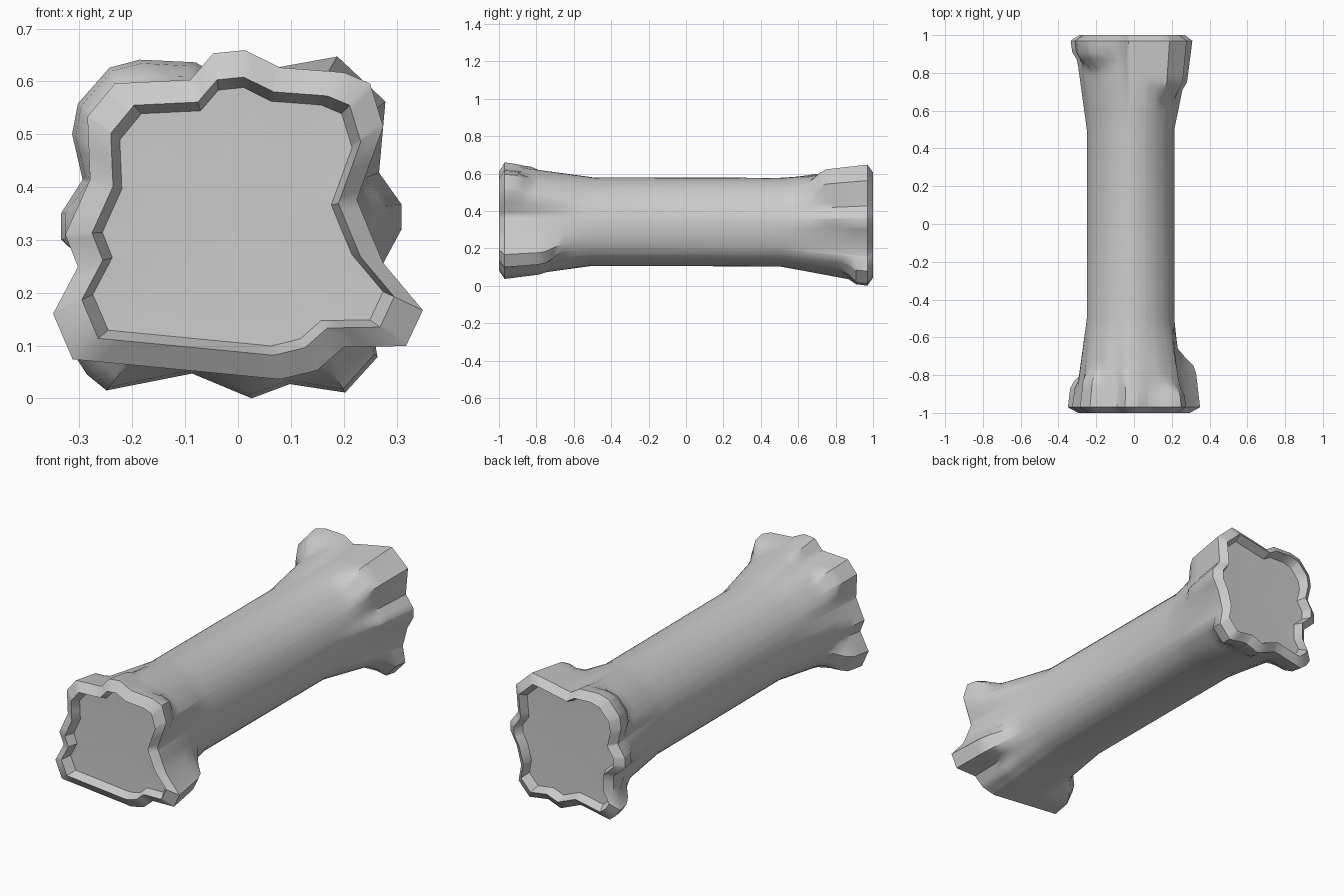
import bpy, bmesh, math

if "Cube" in bpy.data.objects:
    bpy.data.objects.remove(bpy.data.objects["Cube"])

CZ = 0.33  # height of the log's axis

# End outlines (x, z), going round from the upper left
FRONT = [(-.233, .596), (-.285, .533), (-.28, .414), (-.327, .31), (-.303, .249),
         (-.35, .16), (-.313, .074), (.08, .036), (.15, .053), (.2, .097),
         (.318, .099), (.35, .167), (.275, .256), (.252, .31), (.225, .376),
         (.275, .514), (.25, .596), (.2, .617), (.08, .626), (.013, .659),
         (-.047, .653), (-.09, .603)]
BACK = [(-.186, .641), (-.243, .626), (-.303, .558), (-.314, .5), (-.294, .414),
        (-.335, .35), (-.335, .3), (-.27, .24), (-.27, .14), (-.314, .068),
        (-.249, .015), (-.087, .047), (.026, 0), (.098, .027), (.203, .011),
        (.264, .078), (.25, .16), (.275, .256), (.309, .319), (.309, .368),
        (.267, .427), (.279, .562), (.188, .647), (.073, .626), (-.03, .605),
        (-.08, .636)]

# Length of the root knob in each quarter, keyed by (right side, upper half)
FRONT_KNOBS = {(1, 1): .18, (1, 0): .31, (0, 1): .25, (0, 0): .22}
BACK_KNOBS = {(1, 1): .34, (1, 0): .16, (0, 1): .18, (0, 0): .18}


def angle(p):
    return math.atan2(p[1] - CZ, p[0])


def radius(outline, a):
    """Distance from the axis to the outline in direction a."""
    dx, dz = math.cos(a), math.sin(a)
    best = 0
    for i, p in enumerate(outline):
        q = outline[(i + 1) % len(outline)]
        px, pz, ex, ez = p[0], p[1] - CZ, q[0] - p[0], q[1] - p[1]
        den = dx * ez - dz * ex
        if abs(den) < 1e-9:
            continue
        t = (px * ez - pz * ex) / den
        s = (px * dz - pz * dx) / den
        if t > 0 and -1e-6 <= s <= 1 + 1e-6:
            best = max(best, t)
    return best


# Trunk section: soft above, squarer below
def trunk(cz):
    pts = []
    for i in range(64):
        a = 2 * math.pi * i / 64
        c, s = math.cos(a), math.sin(a)
        k = 1.1 if s > 0 else .78
        pts.append((-.018 + .232 * math.copysign(abs(c) ** k, c),
                    cz + .237 * math.copysign(abs(s) ** k, s)))
    return pts


# Common directions: every outline corner plus an even spread
raw = sorted([angle(p) for p in FRONT + BACK] +
             [-math.pi + 2 * math.pi * (i + .5) / 36 for i in range(36)])
angles = [raw[0]]
for a in raw[1:]:
    if a - angles[-1] > .012:
        angles.append(a)
n = len(angles)


def sample(outline):
    return [radius(outline, a) for a in angles]


def scale(rs, k):
    return [r * k for r in rs]


front, back = sample(FRONT), sample(BACK)
mid_f, mid_b = sample(trunk(.343)), sample(trunk(.340))


# Flare: a straight round taper with root knobs standing out of it
def flare(mid, end, knobs, y):
    d = .97 - y
    t = 1 - d / .47
    out = []
    for a, m, e in zip(angles, mid, end):
        length = knobs[(int(math.cos(a) > 0), int(math.sin(a) > 0))]
        drop = .13 * d + 1.0 * max(0, d - length + .1)
        base = m + (min(e, .315) - m) * t
        out.append(max(base, e - drop))
    return out


# Stations along y: recess, rim, flare, trunk, and the same at the back
STEPS = [.91, .87, .83, .79, .75, .71, .66, .6]
stations = [(-.955, scale(front, .785)), (-1, scale(front, .845)), (-.97, front)]
stations += [(-y, flare(mid_f, front, FRONT_KNOBS, y)) for y in STEPS]
stations += [(-.5, mid_f), (.5, mid_b)]
stations += [(y, flare(mid_b, back, BACK_KNOBS, y)) for y in reversed(STEPS)]
stations += [(.97, back), (1, scale(back, .87)), (.955, scale(back, .81))]

bm = bmesh.new()
rings = [[bm.verts.new((r * math.cos(a), y, CZ + r * math.sin(a)))
          for r, a in zip(rs, angles)] for y, rs in stations]
for r0, r1 in zip(rings, rings[1:]):
    for i in range(n):
        j = (i + 1) % n
        bm.faces.new((r0[i], r0[j], r1[j], r1[i]))
# Recessed end faces
for ring, y in ((rings[0], -.95), (rings[-1], .95)):
    hub = bm.verts.new((0, y, CZ))
    for i in range(n):
        bm.faces.new((ring[i], ring[(i + 1) % n], hub))
bmesh.ops.recalc_face_normals(bm, faces=bm.faces)

mesh = bpy.data.meshes.new("log")
bm.to_mesh(mesh)
bm.free()
log = bpy.data.objects.new("log", mesh)
bpy.context.collection.objects.link(log)
bpy.context.view_layer.objects.active = log
log.select_set(True)
bpy.ops.object.shade_smooth_by_angle(angle=math.radians(40))
